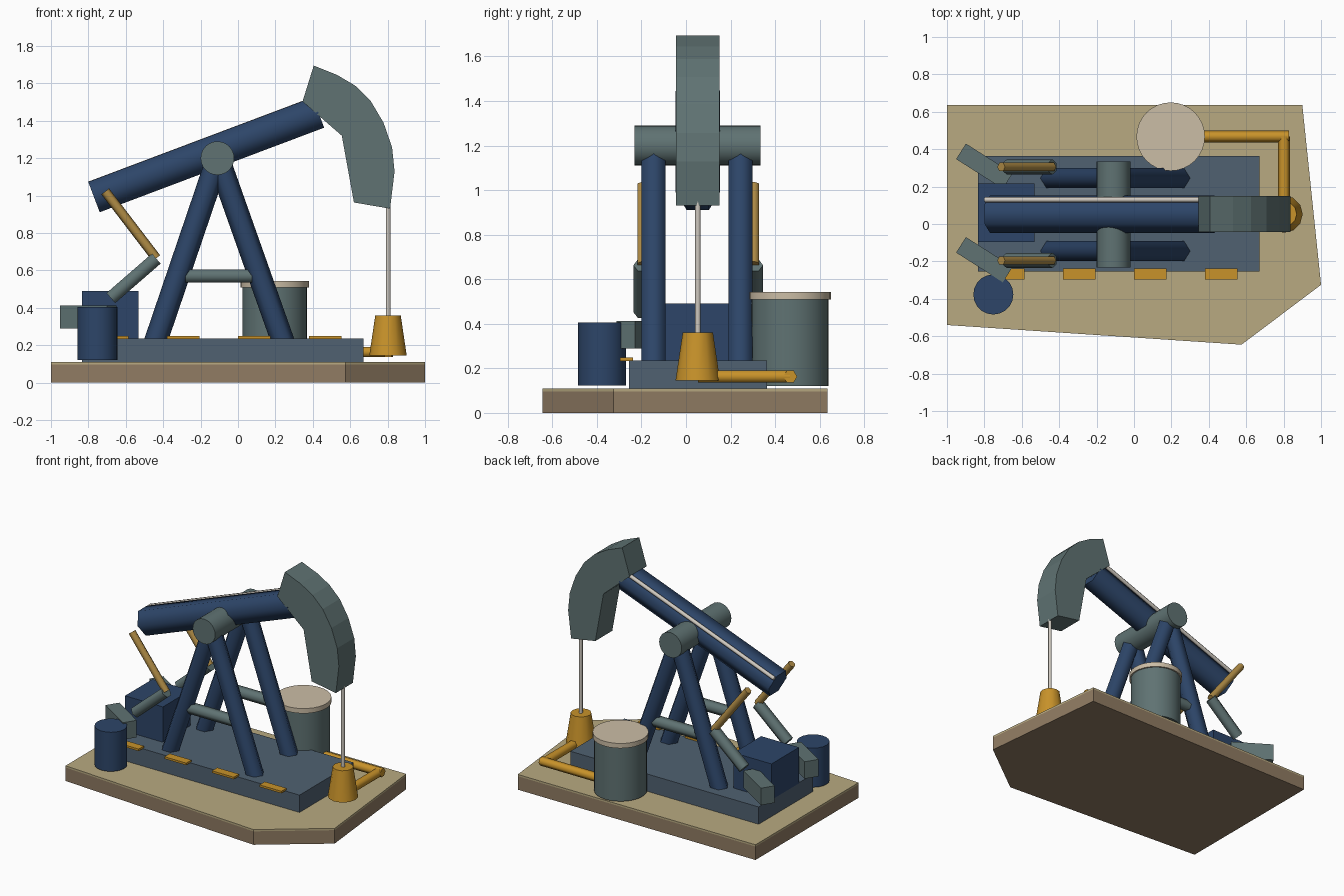
import bpy
from math import sin, cos, pi, radians
from mathutils import Vector

if "Cube" in bpy.data.objects:
    bpy.data.objects.remove(bpy.data.objects["Cube"])


def material(name, rgb):
    m = bpy.data.materials.new(name)
    m.diffuse_color = (*rgb, 1)
    m.use_nodes = True
    m.node_tree.nodes["Principled BSDF"].inputs["Base Color"].default_value = m.diffuse_color
    return m


NAVY = material("navy_paint", (0.026, 0.06, 0.14))
STEEL = material("grey_green_steel", (0.115, 0.17, 0.17))
SLATE = material("slate", (0.08, 0.12, 0.165))
SAND = material("sand", (0.48, 0.40, 0.22))
DIRT = material("dirt", (0.28, 0.20, 0.125))
GOLD = material("gold_paint", (0.58, 0.29, 0.023))
BRASS = material("brass", (0.43, 0.26, 0.06))
CREAM = material("cream", (0.60, 0.51, 0.38))
BRIGHT = material("bright_steel", (0.62, 0.58, 0.52))

MID = 0.053  # y of the pump's centre plane


def mesh_object(name, verts, faces, mat, smooth=False):
    me = bpy.data.meshes.new(name)
    me.from_pydata(verts, [], faces)
    if smooth:
        for p in me.polygons:
            p.use_smooth = True
        me.set_sharp_from_angle(angle=radians(65))
    me.materials.append(mat)
    ob = bpy.data.objects.new(name, me)
    bpy.context.collection.objects.link(ob)
    return ob


def loft(name, ring_a, ring_b, mat, smooth=False):
    """Closed solid between two rings, counter-clockwise seen from ring_b's side."""
    n = len(ring_a)
    faces = [(i, (i + 1) % n, n + (i + 1) % n, n + i) for i in range(n)]
    faces += [tuple(reversed(range(n))), tuple(range(n, 2 * n))]
    return mesh_object(name, list(ring_a) + list(ring_b), faces, mat, smooth)


def tube(name, a, b, r, mat, sides=6, ridge=(0, 1, 0), r2=None):
    """Cylinder or cone from a to b, with one corner pointing towards ridge."""
    a, b = Vector(a), Vector(b)
    w = (b - a).normalized()
    u = Vector(ridge)
    u = (u - w * u.dot(w)).normalized()
    v = w.cross(u)
    angles = [2 * pi * i / sides for i in range(sides)]

    def ring(c, rad):
        return [c + (u * cos(t) + v * sin(t)) * rad for t in angles]
    return loft(name, ring(a, r), ring(b, r if r2 is None else r2), mat, True)


def box(name, x, y, z, mat):
    pts = [(x[0], y[0]), (x[1], y[0]), (x[1], y[1]), (x[0], y[1])]
    return slab(name, pts, z[0], z[1], mat)


def slab(name, pts, z0, z1, mat):
    return loft(name, [(*p, z0) for p in pts], [(*p, z1) for p in pts], mat)


# Ground plot: dirt with a thin sand layer
plot = [(-1, -0.54), (0.575, -0.645), (1, -0.325), (0.9, 0.635), (-1, 0.635)]
slab("ground_dirt", plot, 0, 0.097, DIRT)
slab("ground_sand", plot, 0.097, 0.11, SAND)

# Foundation and its row of edge clamps
box("foundation", (-0.835, 0.67), (-0.255, 0.363), (0.11, 0.235), SLATE)
for i in range(4):
    x = -0.673 + 0.38 * i
    box(f"edge_clamp_{i + 1}", (x - 0.087, x + 0.087), (-0.297, -0.237), (0.233, 0.248), GOLD)

# A-frames: two legs and a brace on each side
for side, y in (("front", -0.145), ("rear", 0.245)):
    for end, x in (("left", -0.447), ("right", 0.247)):
        tube(f"{side}_{end}_leg", (x, y, 0.20), (-0.107, y, 1.2), 0.062, NAVY, ridge=(1, 0, 0))
    tube(f"{side}_brace", (-0.325, y, 0.57), (0.112, y, 0.57), 0.040, STEEL)

# Pivot and walking beam with a rail along its top
tube("pivot_drum", (-0.11, -0.232, 1.2), (-0.11, 0.335, 1.2), 0.09, STEEL, 24, (1, 0, 0))
tube("walking_beam", (-0.77, MID, 0.992), (0.43, MID, 1.444), 0.1, NAVY)
tube("beam_rail", (-0.797, 0.13, 1.063), (0.36, 0.13, 1.499), 0.014, BRIGHT, 6)

# Curved head at the end of the beam
head = [(0.405, 1.695), (0.345, 1.503), (0.555, 1.32), (0.62, 0.963), (0.813, 0.93),
        (0.837, 1.128), (0.824, 1.257), (0.778, 1.39), (0.708, 1.508),
        (0.626, 1.588), (0.53, 1.645)]
loft("beam_head", [(x, 0.15, z) for x, z in head], [(x, -0.044, z) for x, z in head], STEEL)

# Polished rod, wellhead and flow line to the tank
tube("polished_rod", (0.803, MID, 0.33), (0.803, MID, 0.96), 0.0125, BRIGHT, 8)
tube("wellhead", (0.802, MID, 0.145), (0.802, MID, 0.36), 0.1, GOLD, 12, r2=0.068)
tube("flow_pipe_side", (0.802, MID, 0.163), (0.802, 0.468, 0.163), 0.031, GOLD, ridge=(1, 0, 0))
tube("flow_pipe_back", (0.829, 0.468, 0.163), (0.30, 0.468, 0.163), 0.031, GOLD)

# Storage tank with lid, and a small drum
tube("tank", (0.196, 0.467, 0.12), (0.196, 0.467, 0.515), 0.173, STEEL, 32)
tube("tank_lid", (0.196, 0.467, 0.508), (0.196, 0.467, 0.543), 0.183, CREAM, 32)
tube("drum", (-0.752, -0.377, 0.122), (-0.752, -0.377, 0.405), 0.107, NAVY, 20)

# Gearbox, with a crank, counterweight and pitman arm on each side
box("gearbox", (-0.835, -0.533), (-0.097, 0.217), (0.23, 0.49), NAVY)
for side, y in (("front", -0.195), ("rear", 0.305)):
    tube(f"{side}_crank", (-0.68, y, 0.452), (-0.437, y, 0.663), 0.041, STEEL)
    tube(f"{side}_pitman_arm", (-0.437, y, 0.665), (-0.71, y, 1.022), 0.026, BRASS, ridge=(1, 0, 0))
    t = radians(-32.5)
    along, across = Vector((cos(t), sin(t))) * 0.148, Vector((-sin(t), cos(t))) * 0.049
    c = Vector((-0.80, y + 0.004))
    corners = [c - along - across, c + along - across, c + along + across, c - along + across]
    slab(f"{side}_counterweight", [tuple(p) for p in corners], 0.29, 0.413, STEEL)
